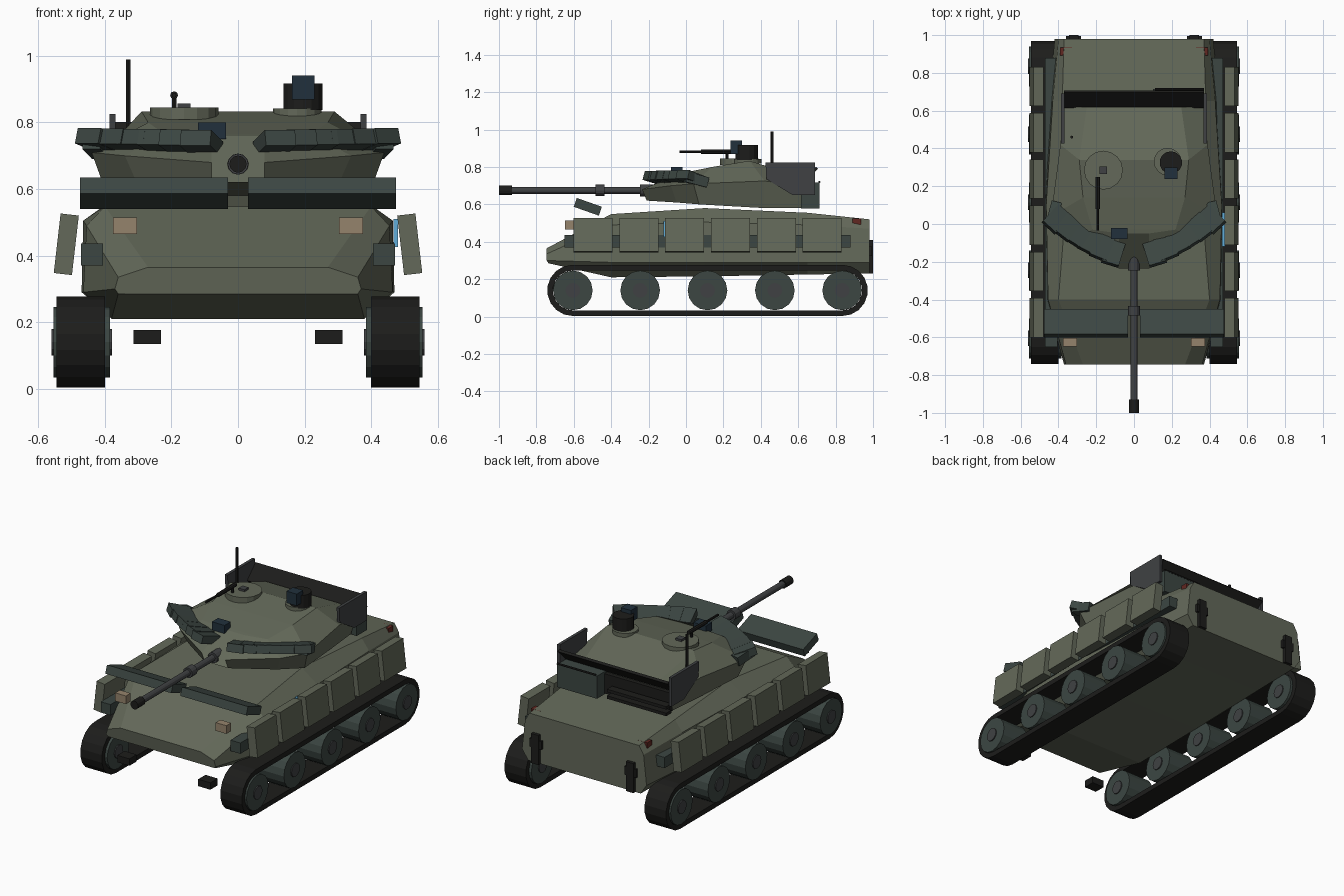
import bpy, bmesh
from math import sin, cos, pi
from mathutils import Matrix, Euler

if "Cube" in bpy.data.objects:
    bpy.data.objects.remove(bpy.data.objects["Cube"])


def mat(name, r, g, b):
    m = bpy.data.materials.new(name)
    m.diffuse_color = (r, g, b, 1)
    m.use_nodes = True
    m.node_tree.nodes["Principled BSDF"].inputs["Base Color"].default_value = m.diffuse_color
    return m


OLIVE = mat("olive", .125, .14, .10)
TEAL = mat("dark_teal", .045, .062, .055)
BLACK = mat("rubber", .012, .012, .011)
STEEL = mat("steel", .05, .053, .056)
GLASS = mat("glass", .015, .03, .045)
TAN = mat("lamp", .30, .23, .15)
RED = mat("tail_lamp", .12, .02, .015)
BLUE = mat("blue_plate", .12, .42, .70)


def finish(bm, name, material):
    bmesh.ops.recalc_face_normals(bm, faces=bm.faces[:])
    me = bpy.data.meshes.new(name)
    bm.to_mesh(me)
    bm.free()
    me.materials.append(material)
    ob = bpy.data.objects.new(name, me)
    bpy.context.collection.objects.link(ob)
    return ob


def box(name, c, size, material, rot=(0, 0, 0)):
    bm = bmesh.new()
    m = Matrix.Translation(c) @ Euler(rot).to_matrix().to_4x4() @ Matrix.Diagonal((*size, 1))
    bmesh.ops.create_cube(bm, size=1, matrix=m)
    return finish(bm, name, material)


def cyl(name, c, r, depth, axis, material, n=12, r2=None):
    rot = {'x': (0, pi / 2, 0), 'y': (pi / 2, 0, 0), 'z': (0, 0, 0)}[axis]
    bm = bmesh.new()
    bmesh.ops.create_cone(bm, cap_ends=True, segments=n, radius1=r, radius2=r if r2 is None else r2,
                          depth=depth, matrix=Matrix.Translation(c) @ Euler(rot).to_matrix().to_4x4())
    return finish(bm, name, material)


def loft(name, sections, material, cyclic=False):
    bm = bmesh.new()
    rings = [[bm.verts.new(p) for p in s] for s in sections]
    pairs = list(zip(rings, rings[1:] + rings[:1]))
    for a, b in pairs if cyclic else pairs[:-1]:
        for i in range(len(a)):
            j = (i + 1) % len(a)
            bm.faces.new((a[i], a[j], b[j], b[i]))
    if not cyclic:
        bm.faces.new(rings[0])
        bm.faces.new(rings[-1])
    return finish(bm, name, material)


def both(half):
    return half + [(-x, y, z) for x, y, z in reversed(half)]


# Hull: half cross-sections from nose to tail (belly, low side, high side, deck)
loft("hull", [both(h) for h in (
    [(.36, -.735, .285), (.37, -.745, .30), (.36, -.745, .335), (.27, -.745, .365)],
    [(.38, -.40, .21), (.465, -.40, .29), (.455, -.40, .49), (.40, -.40, .548)],
    [(.38, .10, .215), (.47, .10, .29), (.465, .10, .505), (.36, .10, .58)],
    [(.38, .65, .225), (.45, .65, .29), (.43, .65, .49), (.38, .65, .555)],
    [(.38, .98, .23), (.42, .98, .29), (.40, .98, .47), (.37, .98, .52)])], OLIVE)

# Turret: half cross-sections (underside, widest edge, roof edge)
loft("turret", [both(h) for h in (
    [(.08, -.21, .62), (.08, -.235, .68), (.08, -.05, .76)],
    [(.30, -.05, .61), (.34, -.08, .70), (.22, -.03, .765)],
    [(.40, .07, .60), (.44, .04, .71), (.27, .14, .80)],
    [(.35, .42, .58), (.39, .42, .725), (.29, .34, .833)],
    [(.33, .62, .58), (.37, .62, .70), (.25, .62, .745)])], OLIVE)

# Gun along the front axis
cyl("gun_barrel", (0, -.57, .675), .019, .74, 'y', STEEL, 12)
cyl("gun_muzzle", (0, -.965, .675), .026, .07, 'y', BLACK, 12)
cyl("gun_collar", (0, -.46, .675), .031, .05, 'y', STEEL, 12)
cyl("gun_mantlet", (0, -.20, .675), .032, .09, 'y', STEEL, 12)

for s in (-1, 1):
    side = "right" if s > 0 else "left"
    # Track loop
    secs = []
    for cy, a0 in ((.835, -pi / 2), (-.605, pi / 2)):
        for k in range(10):
            a = a0 + pi * k / 9
            secs.append([(s * x, cy + r * cos(a), .14 + r * sin(a))
                         for x, r in ((.40, .137), (.545, .137), (.545, .107), (.40, .107))])
    loft(side + "_track", secs, BLACK, cyclic=True)
    # Road wheels with hubs
    for i in range(5):
        y = -.605 + .36 * i
        cyl(f"{side}_wheel_{i}", (s * .47, y, .14), .106, .17, 'x', TEAL, 16)
        cyl(f"{side}_hub_{i}", (s * .47, y, .14), .04, .182, 'x', STEEL, 12)
    # Sponson bar and sloping skirt panels
    box(side + "_sponson_bar", (s * .438, .115, .403), (.066, 1.53, .066), TEAL)
    for i in range(6):
        box(f"{side}_skirt_{i}", (s * .516, -.497 + .245 * i, .434), (.055, .208, .18), OLIVE,
            (0, s * -.115, 0))
    # Front armour plank, lamps, tow blocks
    box(side + "_front_plank", (s * .253, -.525, .587), (.445, .142, .05), TEAL, (-.34, 0, 0))
    box(side + "_headlamp", (s * .339, -.625, .49), (.072, .045, .05), TAN)
    box(side + "_tail_lamp", (s * .36, .913, .508), (.066, .044, .034), RED)
    box(side + "_front_tow_block", (s * .273, -.68, .155), (.082, .07, .042), BLACK)
    box(side + "_rear_hook", (s * .32, .985, .32), (.05, .03, .18), BLACK)
    box(side + "_rear_hook_pin", (s * .32, .985, .35), (.08, .02, .05), BLACK)
    # Overlapping armour blocks fanned round the turret front
    for i in range(6):
        t = i / 5
        box(f"{side}_turret_block_{i}",
            (s * (.11 + .30 * t), -.155 + .15 * t + .03 * t * t, .737 + .006 * t),
            (.095, .125, .048), TEAL, (-.28, 0, s * (.3 + .45 * t)))
    box(side + "_turret_cheek", (s * .425, .055, .732), (.055, .12, .055), TEAL, (-.25, 0, s * .25))
    # Rear turret side plate
    prof = [(.425, .825), (.69, .825), (.69, .65), (.57, .65), (.43, .735)]
    loft(side + "_bustle_plate", [[(s * x, y, z) for y, z in prof] for x in (.368, .386)], STEEL)

# Turret rear: dark spoiler, storage box, rack slats
box("bustle_spoiler", (0, .66, .755), (.74, .115, .015), BLACK, (.78, 0, 0))
box("bustle_back", (0, .63, .645), (.68, .03, .12), BLACK)
box("bustle_box", (.235, .665, .647), (.27, .10, .138), TEAL)
for z in (.60, .64):
    box("bustle_slat", (-.16, .68, z), (.40, .05, .018), BLACK)
cyl("bustle_rail", (.24, .713, .72), .006, .26, 'x', BLACK, 6)

# Side plate on the right only
box("blue_side_plate", (.474, -.03, .468), (.014, .18, .085), BLUE)

# Roof fittings
box("gunner_sight", (-.078, -.05, .775), (.085, .06, .05), GLASS)
cyl("loader_hatch", (-.162, .285, .827), .103, .035, 'z', OLIVE, 16)
box("hatch_knob", (-.162, .285, .85), (.04, .04, .014), STEEL)
cyl("machine_gun_barrel", (-.192, .06, .882), .007, .19, 'y', BLACK, 8)
cyl("machine_gun_body", (-.192, .165, .882), .012, .17, 'y', BLACK, 8)
cyl("machine_gun_post", (-.192, .22, .858), .008, .05, 'z', BLACK, 6)
cyl("sight_base", (.178, .33, .83), .073, .024, 'z', OLIVE, 16)
cyl("sight_drum", (.195, .325, .877), .06, .08, 'z', BLACK, 14)
box("sight_head", (.196, .268, .905), (.068, .062, .072), GLASS)
cyl("antenna", (-.33, .46, .86), .008, .26, 'z', BLACK, 6)
